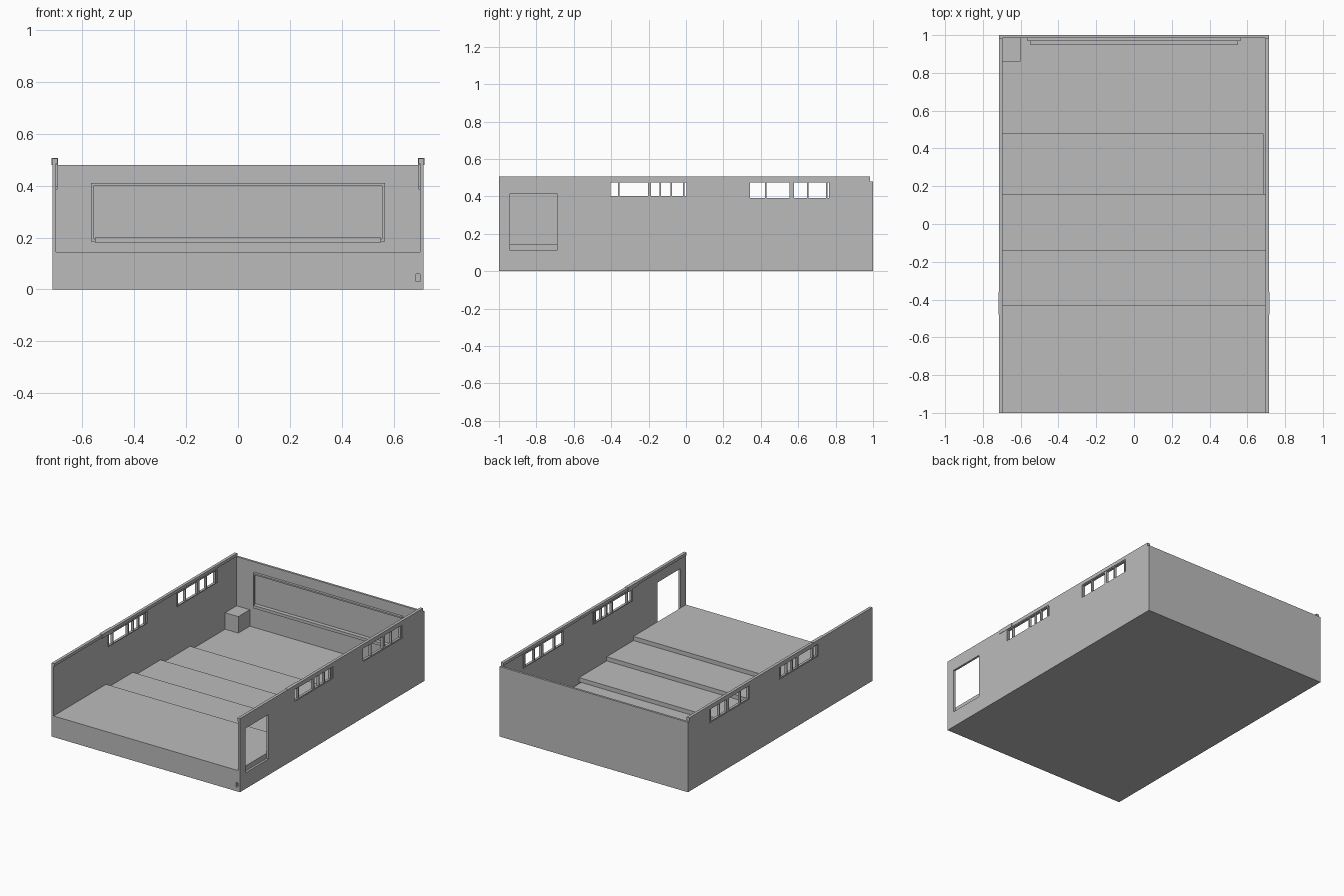
import bpy

cube = bpy.data.objects.get("Cube")
if cube:
    bpy.data.objects.remove(cube)

grey = bpy.data.materials.new("plain grey")
grey.use_nodes = True
tone = (0.5, 0.5, 0.5, 1)
grey.diffuse_color = tone
grey.node_tree.nodes["Principled BSDF"].inputs["Base Color"].default_value = tone


def box(name, x, y, z):
    """Axis-aligned block given (low, high) on each axis."""
    verts = [(a, b, c) for a in x for b in y for c in z]
    faces = [(0, 1, 3, 2), (4, 6, 7, 5), (0, 4, 5, 1),
             (2, 3, 7, 6), (0, 2, 6, 4), (1, 5, 7, 3)]
    mesh = bpy.data.meshes.new(name)
    mesh.from_pydata(verts, [], faces)
    mesh.materials.append(grey)
    obj = bpy.data.objects.new(name, mesh)
    bpy.context.collection.objects.link(obj)
    return obj


def cut(obj, y, z):
    """Cut an opening right through a side wall."""
    cutter = box("opening_cutter", (-0.8, 0.8), y, z)
    mod = obj.modifiers.new("opening", "BOOLEAN")
    mod.operation = "DIFFERENCE"
    mod.solver = "EXACT"
    mod.object = cutter
    bpy.context.view_layer.update()
    graph = bpy.context.evaluated_depsgraph_get()
    mesh = bpy.data.meshes.new_from_object(obj.evaluated_get(graph))
    obj.modifiers.clear()
    obj.data = mesh
    bpy.data.objects.remove(cutter)


# Window bands: y range, sill height, mullion positions and widths
windows = [
    ((-0.41, 0.01), 0.395, [(-0.36, 0.008), (-0.195, 0.014), (-0.137, 0.008),
                            (-0.08, 0.008), (-0.012, 0.008)]),
    ((0.335, 0.77), 0.385, [(0.427, 0.008), (0.565, 0.024), (0.65, 0.008),
                            (0.752, 0.008)]),
]
head = 0.48
bar = 0.006

# Side walls with top rails, window frames and mullions
for side, s in (("left", 1), ("right", -1)):
    def span(inner, outer):
        return tuple(sorted((s * inner, s * outer)))

    wall = box(side + "_wall", span(0.7, 0.715), (-1, 0.985), (0, 0.485))
    for y, sill, _ in windows:
        cut(wall, y, (sill, head))
    if s > 0:
        cut(wall, (-0.94, -0.69), (0.11, 0.415))
    box(side + "_top_rail", span(0.695, 0.715), (-1, 0.985), (0.485, 0.505))
    box(side + "_rail_cover", span(0.693, 0.717), (-0.48, -0.36), (0.48, 0.507))

    depth = span(0.695, 0.712)
    for y, sill, mullions in windows:
        box(side + "_window_sill", depth, y, (sill, sill + bar))
        box(side + "_window_head", depth, y, (head - bar, head))
        for edge in (y[0], y[1] - bar):
            box(side + "_window_jamb", depth, (edge, edge + bar), (sill, head))
        for centre, width in mullions:
            box(side + "_window_mullion", depth,
                (centre - width / 2, centre + width / 2), (sill, head))

# Back wall
box("back_wall", (-0.715, 0.715), (0.985, 1), (0, 0.48))

# Floor and stepped seating tiers, highest at the front
floor_top = 0.03
box("floor", (-0.7, 0.7), (-1, 0.985), (0, floor_top))
rise = 0.115 / 4
for i, end in enumerate((0.48, 0.16, -0.14, -0.43)):
    low = floor_top + i * rise
    right_end = 0.685 if i == 0 else 0.7
    box("tier", (-0.7, right_end), (-1, end), (low, low + rise))

# Wall board with rim and tray
board_x, board_z = (-0.565, 0.565), (0.185, 0.41)
box("board", board_x, (0.978, 0.985), board_z)
for z in (0.185, 0.4):
    box("board_rim_rail", board_x, (0.968, 0.978), (z, z + 0.01))
for x in (-0.565, 0.555):
    box("board_rim_post", (x, x + 0.01), (0.968, 0.978), board_z)
box("board_tray", (-0.55, 0.55), (0.95, 0.978), (0.18, 0.2))

# Block in the back corner
box("corner_block", (-0.7, -0.6), (0.86, 0.985), (floor_top, 0.143))
